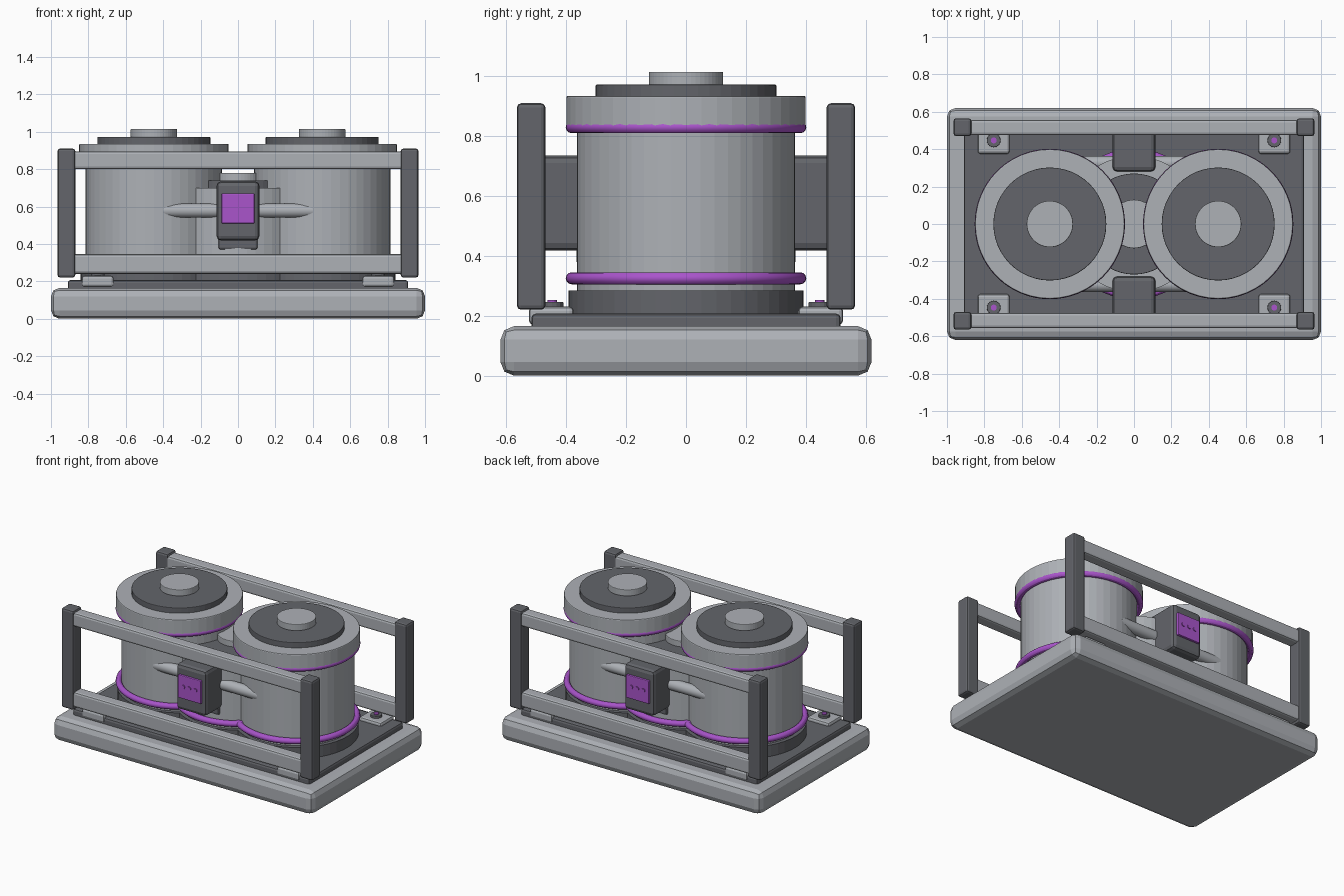
import bpy
import math

cube = bpy.data.objects.get("Cube")
if cube:
    bpy.data.objects.remove(cube, do_unlink=True)


def material(name, rgb):
    mat = bpy.data.materials.new(name)
    mat.use_nodes = True
    color = (*rgb, 1.0)
    mat.diffuse_color = color
    mat.node_tree.nodes["Principled BSDF"].inputs["Base Color"].default_value = color
    return mat


LIGHT = material("light_grey", (0.42, 0.44, 0.47))
DARK = material("dark_grey", (0.125, 0.13, 0.145))
PURPLE = material("purple", (0.40, 0.09, 0.60))


def finish(name, mat, bevel=0, segments=2):
    ob = bpy.context.object
    ob.name = name
    ob.data.materials.append(mat)
    if bevel:
        mod = ob.modifiers.new("soft_edges", "BEVEL")
        mod.width = bevel
        mod.segments = segments
        mod.limit_method = "ANGLE"
        mod.angle_limit = math.radians(40)
    return ob


def box(name, mat, low, high, bevel=0.012):
    """Box between two corners, in any order."""
    bpy.ops.mesh.primitive_cube_add(size=1, location=[(a + b) / 2 for a, b in zip(low, high)])
    bpy.context.object.scale = [abs(b - a) for a, b in zip(low, high)]
    bpy.ops.object.transform_apply(location=False, rotation=False, scale=True)
    return finish(name, mat, bevel)


def disc(name, mat, x, y, radius, z0, z1, bevel=0, sides=48):
    bpy.ops.mesh.primitive_cylinder_add(vertices=sides, radius=radius, depth=z1 - z0,
                                        location=(x, y, (z0 + z1) / 2))
    return finish(name, mat, bevel)


def rod(name, mat, center, radius, length, axis, sides=24):
    turn = (0, math.pi / 2, 0) if axis == "x" else (math.pi / 2, 0, 0)
    bpy.ops.mesh.primitive_cylinder_add(vertices=sides, radius=radius, depth=length,
                                        location=center, rotation=turn)
    ob = finish(name, mat)
    bpy.ops.object.shade_smooth_by_angle()
    return ob


def band(name, x, z):
    bpy.ops.mesh.primitive_torus_add(major_radius=0.382, minor_radius=0.02, major_segments=64,
                                     minor_segments=12, location=(x, 0, z))
    finish(name, PURPLE)
    bpy.ops.object.shade_smooth_by_angle()


# Base slab and deck plate
box("base", LIGHT, (-1, -0.62, 0), (1, 0.62, 0.165), 0.045)
box("deck", DARK, (-0.91, -0.517, 0.15), (0.91, 0.517, 0.207), 0.015)

# Two tall outer tanks
for side, x in (("right", -0.45), ("left", 0.45)):
    disc(side + "_tank_foot", DARK, x, 0, 0.392, 0.2, 0.285)
    disc(side + "_tank_body", LIGHT, x, 0, 0.365, 0.28, 0.84)
    disc(side + "_tank_lid", LIGHT, x, 0, 0.4, 0.83, 0.935, 0.006)
    disc(side + "_tank_cap", DARK, x, 0, 0.302, 0.93, 0.972, 0.004)
    disc(side + "_tank_knob", LIGHT, x, 0, 0.124, 0.97, 1.015, 0.004)
    band(side + "_lower_band", x, 0.325)
    band(side + "_upper_band", x, 0.83)

# Short middle tank
disc("middle_tank_foot", DARK, 0, 0, 0.392, 0.2, 0.285)
disc("middle_tank_body", LIGHT, 0, 0, 0.365, 0.28, 0.7)
disc("middle_tank_cap", DARK, 0, 0, 0.27, 0.695, 0.74, 0.004)
disc("middle_tank_knob", LIGHT, 0, 0, 0.13, 0.735, 0.78, 0.004)
band("middle_lower_band", 0, 0.325)

for end, s in (("front", -1), ("back", 1)):
    # Guard rails and corner posts
    for level, z0, z1 in (("lower", 0.24, 0.345), ("upper", 0.8, 0.895)):
        box(f"{end}_{level}_rail", LIGHT, (-0.89, s * 0.475, z0), (0.89, s * 0.557, z1), 0.014)
    for side, t in (("right", -1), ("left", 1)):
        box(f"{end}_{side}_post", DARK, (t * 0.87, s * 0.47, 0.22),
            (t * 0.965, s * 0.565, 0.91), 0.014)
        # Mounting pads with bolts
        box(f"{end}_{side}_pad", LIGHT, (t * 0.665, s * 0.375, 0.17),
            (t * 0.835, s * 0.525, 0.23), 0.014)
        disc(f"{end}_{side}_bolt", DARK, t * 0.75, s * 0.447, 0.037, 0.225, 0.246, 0.003, 16)
        disc(f"{end}_{side}_bolt_pin", PURPLE, t * 0.75, s * 0.447, 0.016, 0.24, 0.252, 0, 16)

    # Pipe linking the tanks
    rod(end + "_pipe", LIGHT, (0, s * 0.325, 0.578), 0.038, 0.8, "x")

    # Control box with screen and buttons
    box(end + "_control_bracket", DARK, (-0.105, s * 0.25, 0.37), (0.105, s * 0.366, 0.5))
    box(end + "_control_box", DARK, (-0.115, s * 0.28, 0.418), (0.115, s * 0.52, 0.735), 0.025)
    box(end + "_screen", PURPLE, (-0.088, s * 0.515, 0.51), (0.088, s * 0.535, 0.67), 0.005)
    for i in (-1, 0, 1):
        rod(f"{end}_button_{i + 2}", PURPLE, (i * 0.047, s * 0.536, 0.595), 0.014, 0.01, "y", 16)
